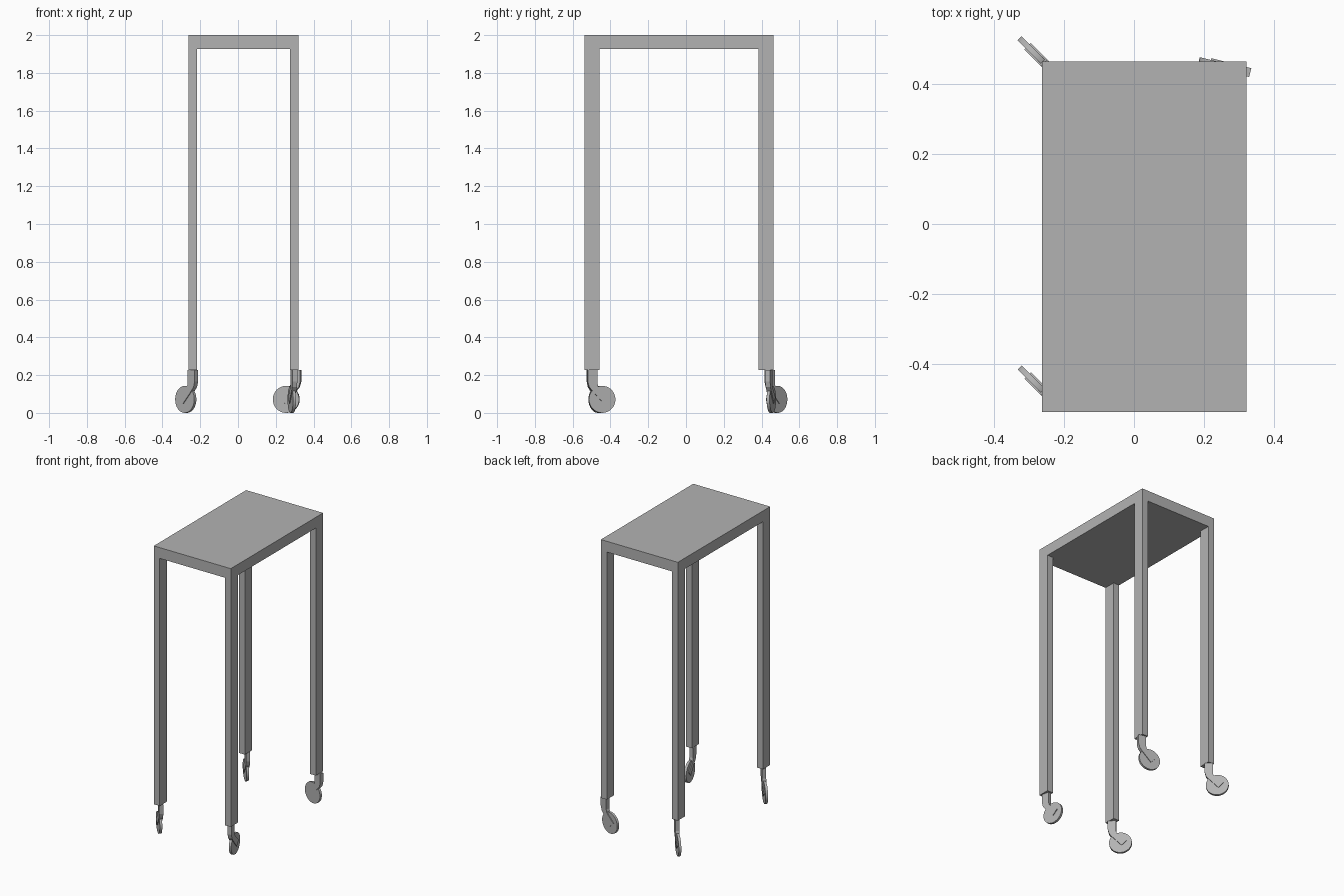
import bpy, bmesh, math
from mathutils import Matrix, Vector

if "Cube" in bpy.data.objects:
    bpy.data.objects.remove(bpy.data.objects["Cube"])

# One mid-grey finish for every part
grey = bpy.data.materials.new("mid_grey")
grey.diffuse_color = (0.45, 0.45, 0.45, 1)
grey.use_nodes = True
grey.node_tree.nodes["Principled BSDF"].inputs["Base Color"].default_value = grey.diffuse_color


def finish(name, bm, matrix=Matrix.Identity(4)):
    bmesh.ops.recalc_face_normals(bm, faces=bm.faces[:])
    me = bpy.data.meshes.new(name)
    bm.to_mesh(me)
    bm.free()
    me.materials.append(grey)
    ob = bpy.data.objects.new(name, me)
    ob.matrix_world = matrix
    bpy.context.collection.objects.link(ob)
    return ob


def box(name, lo, hi):
    lo, hi = Vector(lo), Vector(hi)
    bm = bmesh.new()
    m = Matrix.Translation((lo + hi) / 2) @ Matrix.Diagonal((*(hi - lo), 1))
    bmesh.ops.create_cube(bm, size=1, matrix=m)
    return finish(name, bm)


X0, X1, Y0, Y1 = -0.263, 0.321, -0.537, 0.464
LEG_X, LEG_Y = 0.045, 0.079
LEG_BOTTOM, TOP_BOTTOM = 0.228, 1.926
RADIUS, TRAIL = 0.0715, 0.053

# Fork side profile: distance along the rolling direction, height
FORK = [(-0.026, 0.228), (0.026, 0.228), (0.026, 0.155), (0.031, 0.138),
        (0.042, 0.125), (0.092, 0.083), (0.060, 0.050), (0.0, 0.115),
        (-0.018, 0.137), (-0.026, 0.165)]


def caster(name, x, y, yaw):
    m = Matrix.Translation((x, y, 0)) @ Matrix.Rotation(math.radians(yaw), 4, 'Z')
    # bent fork plate
    bm = bmesh.new()
    t = 0.026
    face = bm.faces.new([bm.verts.new((u, -t / 2, z)) for u, z in FORK])
    ext = bmesh.ops.extrude_face_region(bm, geom=[face])
    verts = [v for v in ext['geom'] if isinstance(v, bmesh.types.BMVert)]
    bmesh.ops.translate(bm, verts=verts, vec=(0, t, 0))
    finish(name + "_caster_fork", bm, m)
    # thin wheel disc
    bm = bmesh.new()
    wm = Matrix.Translation((TRAIL, 0, RADIUS)) @ Matrix.Rotation(math.pi / 2, 4, 'X')
    bmesh.ops.create_cone(bm, cap_ends=True, segments=32, radius1=RADIUS,
                          radius2=RADIUS, depth=0.016, matrix=wm)
    ob = finish(name + "_caster_wheel", bm, m)
    bpy.context.view_layer.objects.active = ob
    ob.select_set(True)
    bpy.ops.object.shade_smooth_by_angle(angle=math.radians(30))
    ob.select_set(False)


# Table top
box("table_top", (X0, Y0, TOP_BOTTOM), (X1, Y1, 2.0))

# Legs with their casters: stem position and swivel angle
corners = {
    "front_left": (X0, Y0, -0.239, -0.498, 135),
    "front_right": (X1 - LEG_X, Y0, 0.296, -0.497, 102),
    "back_left": (X0, Y1 - LEG_Y, -0.239, 0.443, 135),
    "back_right": (X1 - LEG_X, Y1 - LEG_Y, 0.307, 0.439, 166),
}
for name, (lx, ly, sx, sy, yaw) in corners.items():
    box(name + "_leg", (lx, ly, LEG_BOTTOM), (lx + LEG_X, ly + LEG_Y, TOP_BOTTOM))
    caster(name, sx, sy, yaw)
